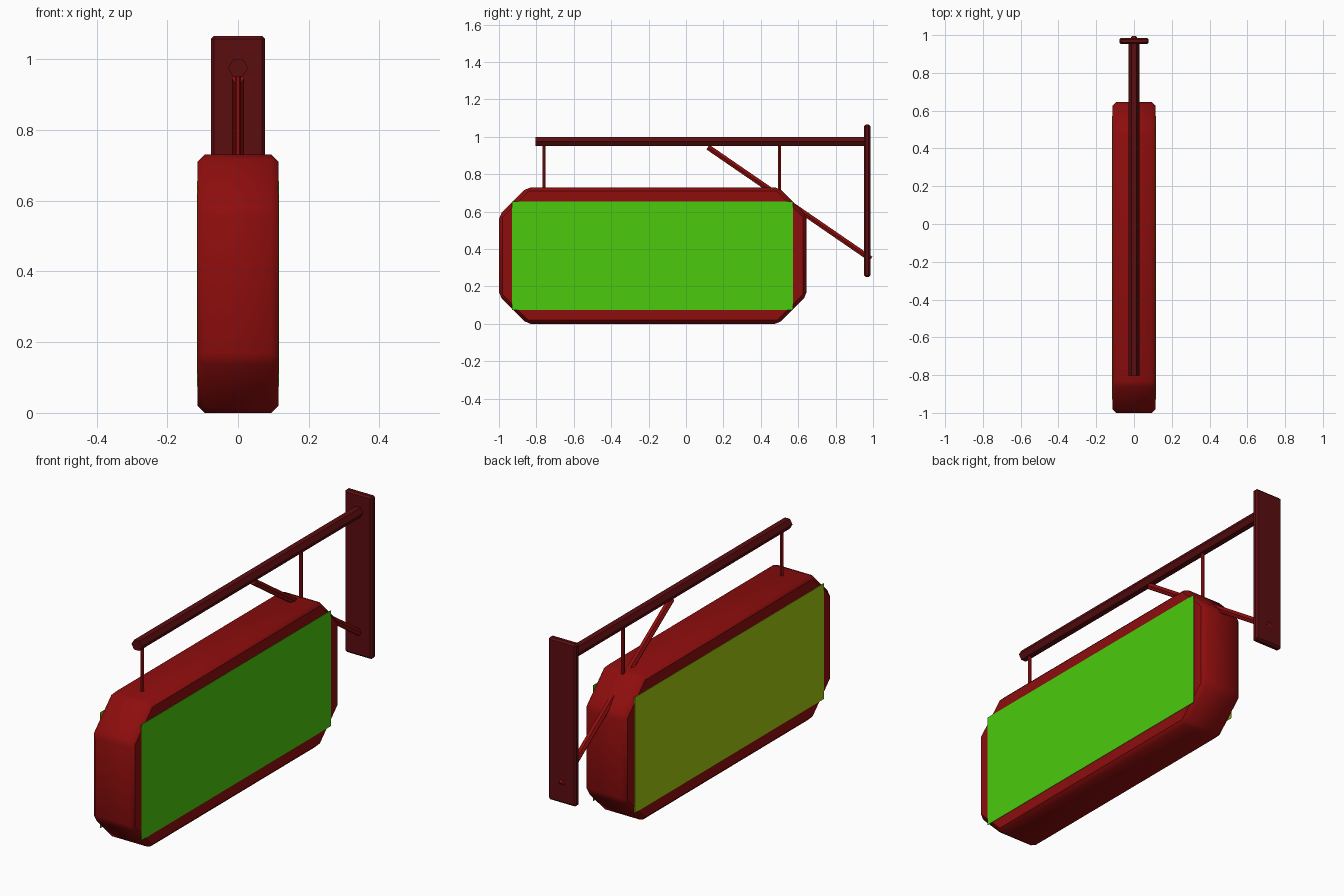
import bpy
import bmesh
from math import radians
from mathutils import Vector

if "Cube" in bpy.data.objects:
    bpy.data.objects.remove(bpy.data.objects["Cube"], do_unlink=True)


def material(name, color):
    mat = bpy.data.materials.new(name)
    mat.use_nodes = True
    mat.diffuse_color = (*color, 1)
    mat.node_tree.nodes["Principled BSDF"].inputs["Base Color"].default_value = (*color, 1)
    return mat


red = material("red paint", (0.27, 0.004, 0.004))
maroon = material("dark maroon metal", (0.105, 0.004, 0.005))
green = material("bright green", (0.07, 0.59, 0.004))
lime = material("yellow green", (0.36, 0.57, 0.004))


def finish(obj, name, mat, bevel=0.0, smooth=None):
    obj.name = obj.data.name = name
    obj.data.materials.append(mat)
    bpy.ops.object.select_all(action='DESELECT')
    obj.select_set(True)
    bpy.context.view_layer.objects.active = obj
    if bevel:
        mod = obj.modifiers.new("edge bevel", 'BEVEL')
        mod.width = bevel
        mod.segments = 1
        mod.limit_method = 'ANGLE'
        mod.angle_limit = radians(30)
        bpy.ops.object.modifier_apply(modifier=mod.name)
    if smooth:
        bpy.ops.object.shade_smooth_by_angle(angle=radians(smooth))
    return obj


def box(name, low, high, mat, bevel=0.0):
    low, high = Vector(low), Vector(high)
    bpy.ops.mesh.primitive_cube_add(size=1, location=(low + high) / 2)
    obj = bpy.context.object
    obj.scale = high - low
    bpy.ops.object.transform_apply(location=False, rotation=False, scale=True)
    return finish(obj, name, mat, bevel)


def bar(name, start, end, radius, mat, sides=6):
    start, end = Vector(start), Vector(end)
    axis = end - start
    # Build the section with its points towards the sides
    bm = bmesh.new()
    bmesh.ops.create_cone(bm, cap_ends=True, segments=sides, radius1=radius,
                          radius2=radius, depth=axis.length)
    up = axis.normalized()
    side = Vector((1, 0, 0))
    third = up.cross(side)
    for v in bm.verts:
        # Cone vertices begin on local y, which becomes the sideways axis
        v.co = (start + end) / 2 + side * v.co.y + third * v.co.x + up * v.co.z
    bmesh.ops.recalc_face_normals(bm, faces=bm.faces)
    mesh = bpy.data.meshes.new(name)
    bm.to_mesh(mesh)
    bm.free()
    obj = bpy.data.objects.new(name, mesh)
    bpy.context.collection.objects.link(obj)
    return finish(obj, name, mat)


# Sign cabinet: a clipped rectangle extruded sideways
y0, y1, height, clip, half = -1.0, 0.645, 0.73, 0.15, 0.114
outline = [(y0 + clip, 0), (y1 - clip, 0), (y1, clip), (y1, height - clip),
           (y1 - clip, height), (y0 + clip, height), (y0, height - clip), (y0, clip)]
bm = bmesh.new()
face = bm.faces.new([bm.verts.new((-half, y, z)) for y, z in outline])
extruded = bmesh.ops.extrude_face_region(bm, geom=[face])
bmesh.ops.translate(bm, vec=(2 * half, 0, 0),
                    verts=[g for g in extruded["geom"] if isinstance(g, bmesh.types.BMVert)])
bmesh.ops.recalc_face_normals(bm, faces=bm.faces)
mesh = bpy.data.meshes.new("sign_cabinet")
bm.to_mesh(mesh)
bm.free()
cabinet = bpy.data.objects.new("sign_cabinet", mesh)
bpy.context.collection.objects.link(cabinet)
finish(cabinet, "sign_cabinet", red, bevel=0.02, smooth=35)

# Coloured display panels, one on each broad side
for name, sign, mat in (("left_panel", 1, green), ("right_panel", -1, lime)):
    inner, outer = sorted((sign * 0.113, sign * 0.116))
    box(name, (inner, -0.93, 0.075), (outer, 0.572, 0.655), mat)

# Wall plate, beam, brace and hanging rods
box("wall_plate", (-0.077, 0.952, 0.25), (0.077, 0.986, 1.066), maroon, bevel=0.009)
bar("beam", (0, -0.805, 0.975), (0, 0.965, 0.975), 0.028, maroon)
bar("brace", (0, 0.117, 0.945), (0, 0.988, 0.347), 0.017, red)
for name, y in (("front_rod", -0.76), ("back_rod", 0.5)):
    bar(name, (0, y, 0.71), (0, y, 0.965), 0.009, red)
